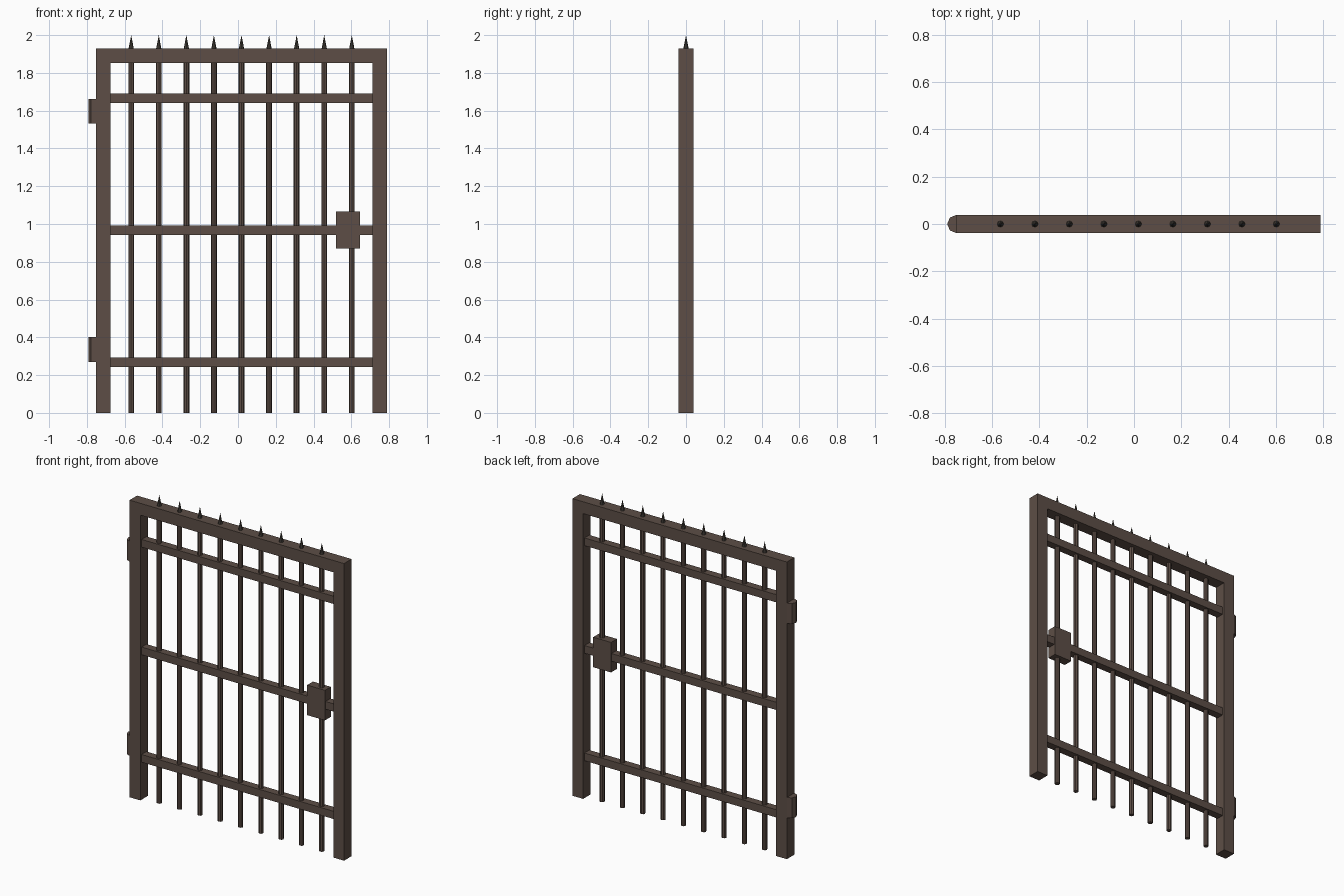
import bpy
import bmesh
from mathutils import Matrix, Vector

cube = bpy.data.objects.get("Cube")
if cube:
    bpy.data.objects.remove(cube, do_unlink=True)


def make_material(name, rgb):
    mat = bpy.data.materials.new(name)
    mat.use_nodes = True
    mat.diffuse_color = (*rgb, 1)
    mat.node_tree.nodes["Principled BSDF"].inputs["Base Color"].default_value = (*rgb, 1)
    return mat


IRON = make_material("brown iron", (0.109, 0.076, 0.061))
DARK = make_material("dark iron", (0.06, 0.052, 0.043))


def finish(name, bm, mat):
    bmesh.ops.recalc_face_normals(bm, faces=bm.faces[:])
    mesh = bpy.data.meshes.new(name)
    bm.to_mesh(mesh)
    bm.free()
    mesh.materials.append(mat)
    obj = bpy.data.objects.new(name, mesh)
    bpy.context.collection.objects.link(obj)
    return obj


def box(name, x0, x1, z0, z1, depth):
    bm = bmesh.new()
    place = Matrix.Translation(((x0 + x1) / 2, 0, (z0 + z1) / 2))
    bmesh.ops.create_cube(bm, size=1, matrix=place @ Matrix.Diagonal((x1 - x0, depth, z1 - z0, 1)))
    return finish(name, bm, IRON)


def rod(name, x, z0, z1, r0, r1, mat):
    bm = bmesh.new()
    bmesh.ops.create_cone(bm, cap_ends=True, segments=8, radius1=r0, radius2=r1, depth=z1 - z0,
                          matrix=Matrix.Translation((x, 0, (z0 + z1) / 2)))
    return finish(name, bm, mat)


# Frame: an upside-down U profile, extruded front to back
LEFT, RIGHT, TOP, WIDTH = -0.752, 0.789, 1.93, 0.077
IN_L, IN_R, IN_TOP = LEFT + WIDTH, RIGHT - WIDTH, TOP - WIDTH
outline = [(LEFT, 0), (LEFT, TOP), (RIGHT, TOP), (RIGHT, 0),
           (IN_R, 0), (IN_R, IN_TOP), (IN_L, IN_TOP), (IN_L, 0)]
bm = bmesh.new()
face = bm.faces.new([bm.verts.new((x, -WIDTH / 2, z)) for x, z in outline])
extruded = bmesh.ops.extrude_face_region(bm, geom=[face])
moved = [g for g in extruded["geom"] if isinstance(g, bmesh.types.BMVert)]
bmesh.ops.translate(bm, verts=moved, vec=Vector((0, WIDTH, 0)))
finish("frame", bm, IRON)

# Cross rails
for name, z in (("lower_rail", 0.268), ("middle_rail", 0.966), ("upper_rail", 1.665)):
    box(name, IN_L, IN_R, z - 0.025, z + 0.025, 0.05)

# Upright bars, each topped by a spike
for i in range(9):
    x = 0.0185 + (i - 4) * 0.146
    rod(f"bar_{i + 1}", x, 0, IN_TOP + 0.02, 0.0155, 0.0155, IRON)
    rod(f"spike_{i + 1}", x, TOP - 0.005, 2.0, 0.0145, 0, DARK)

# Lock case
box("lock_case", 0.518, 0.646, 0.87, 1.065, 0.06)

# Hinge barrels on the outer edge
for name, z in (("lower_hinge", 0.335), ("upper_hinge", 1.597)):
    rod(name, LEFT, z - 0.066, z + 0.066, 0.0385, 0.0385, IRON)
